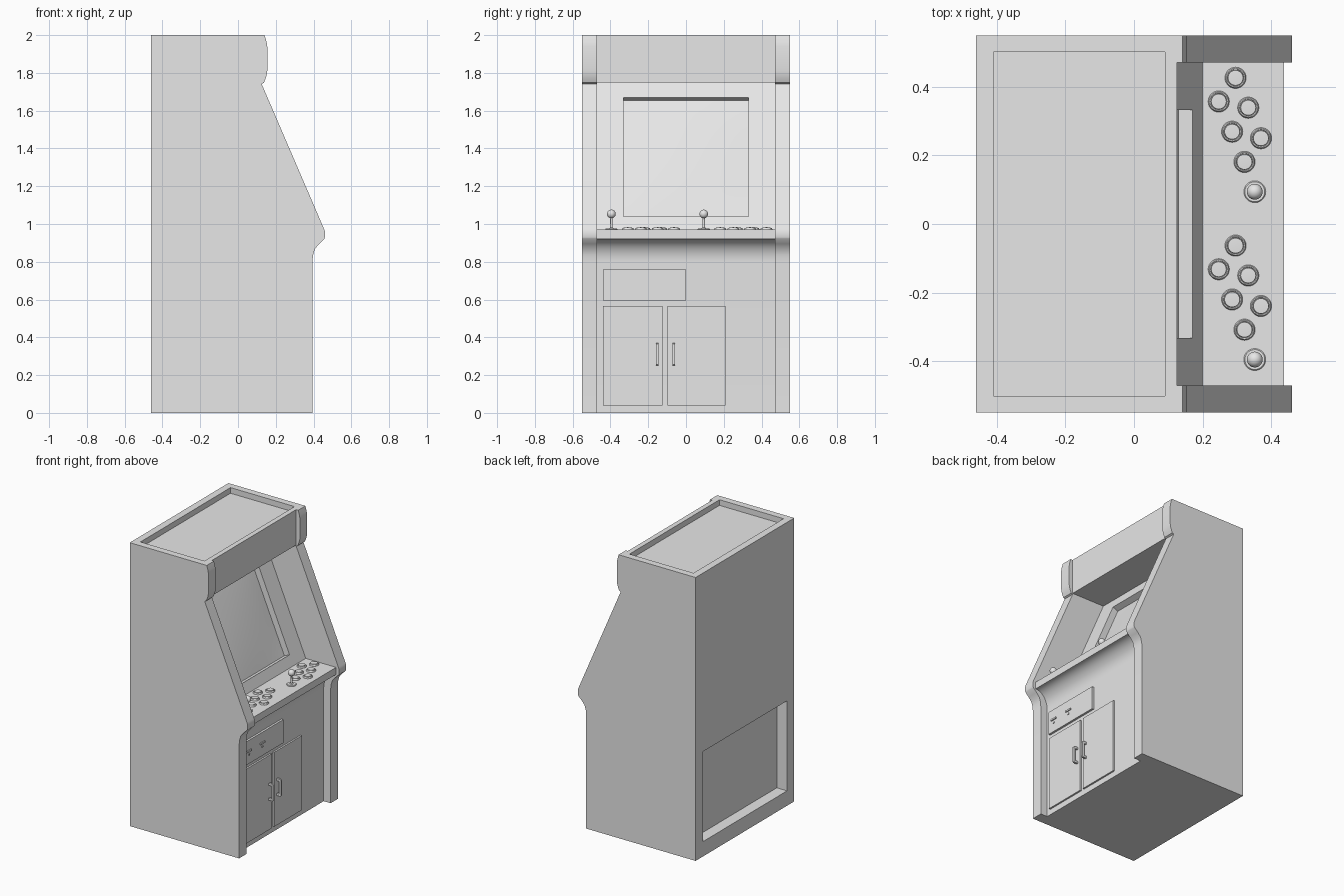
import bpy, bmesh, math
from mathutils import Vector

if "Cube" in bpy.data.objects:
    bpy.data.objects.remove(bpy.data.objects["Cube"])

grey = bpy.data.materials.new("plain_grey")
grey.diffuse_color = (0.8, 0.8, 0.8, 1)
grey.use_nodes = True
grey.node_tree.nodes["Principled BSDF"].inputs["Base Color"].default_value = grey.diffuse_color


def finish(bm, name, smooth=True):
    bmesh.ops.recalc_face_normals(bm, faces=bm.faces)
    me = bpy.data.meshes.new(name)
    bm.to_mesh(me)
    bm.free()
    ob = bpy.data.objects.new(name, me)
    bpy.context.collection.objects.link(ob)
    me.materials.append(grey)
    if smooth:
        bpy.ops.object.select_all(action='DESELECT')
        ob.select_set(True)
        bpy.context.view_layer.objects.active = ob
        bpy.ops.object.shade_smooth_by_angle(angle=math.radians(32))
    return ob


def prism(name, pts, y0, y1, smooth=False):
    """Extrude an XZ outline along y."""
    bm = bmesh.new()
    f = bm.faces.new([bm.verts.new((x, y0, z)) for x, z in pts])
    r = bmesh.ops.extrude_face_region(bm, geom=[f])
    vs = [g for g in r["geom"] if isinstance(g, bmesh.types.BMVert)]
    bmesh.ops.translate(bm, verts=vs, vec=(0, y1 - y0, 0))
    return finish(bm, name, smooth)


def box(name, x0, x1, y0, y1, z0, z1):
    return prism(name, [(x0, z0), (x1, z0), (x1, z1), (x0, z1)], y0, y1)


def lathe(name, profile, x, y, z, steps=28):
    """Spin an (r, z) profile round a vertical axis."""
    bm = bmesh.new()
    vs = [bm.verts.new((r, 0, h)) for r, h in profile]
    es = [bm.edges.new(p) for p in zip(vs, vs[1:])]
    bmesh.ops.spin(bm, geom=vs + es, cent=(0, 0, 0), axis=(0, 0, 1),
                   angle=math.tau, steps=steps, use_duplicate=False)
    bmesh.ops.remove_doubles(bm, verts=bm.verts, dist=1e-5)
    bmesh.ops.translate(bm, verts=bm.verts, vec=(x, y, z))
    return finish(bm, name)


def cut(ob, cutter):
    cutter.hide_render = True
    m = ob.modifiers.new("cut", 'BOOLEAN')
    m.operation, m.solver, m.object = 'DIFFERENCE', 'EXACT', cutter
    bpy.context.view_layer.objects.active = ob
    bpy.ops.object.modifier_apply(modifier=m.name)
    bpy.data.objects.remove(cutter)


# cabinet: side outline across the full width
outline = [(-0.46, 0), (0.394, 0), (0.394, 0.80), (0.397, 0.835), (0.407, 0.868),
           (0.43, 0.895), (0.457, 0.922), (0.46, 0.93), (0.46, 0.96), (0.455, 0.975),
           (0.125, 1.742), (0.137, 1.748), (0.144, 1.765), (0.151, 1.785), (0.155, 1.81),
           (0.155, 1.94), (0.151, 1.965), (0.141, 2), (-0.46, 2)]
cabinet = prism("cabinet", outline, -0.55, 0.55)

# inset front between the side panels: marquee, bezel, control deck, cove
FRONT = 0.34
cove = [(0.437 - (0.437 - FRONT) * math.sin(a), 0.80 + 0.12 * math.cos(a))
        for a in (math.pi / 2 * i / 12 for i in range(13))]
front = [(0.125, 2.1), (0.125, 1.75), (-0.135, 1.75), (0.2, 0.97), (0.437, 0.97)]
front += cove + [(FRONT, -0.1), (0.8, -0.1), (0.8, 2.1)]
cut(cabinet, prism("front_cutter", front, -0.47, 0.47))

# recesses in the top and the back
cut(cabinet, box("top_cutter", -0.41, 0.09, -0.502, 0.502, 1.96, 2.1))
cut(cabinet, box("back_cutter", -0.6, -0.38, -0.47, 0.47, 0.105, 0.74))

# screen recess, square to the sloping bezel
up = Vector((-0.335, 0.78)).normalized()
out = Vector((up.y, -up.x))
low = Vector((0.2, 0.97)) + up * (0.07 / up.y)
high = Vector((0.2, 0.97)) + up * (0.70 / up.y)
DEPTH = 0.045
cut(cabinet, prism("screen_cutter", [low - out * DEPTH, high - out * DEPTH,
                                     high + out * 0.03, low + out * 0.03], -0.332, 0.332))
bpy.ops.object.select_all(action='DESELECT')
cabinet.select_set(True)
bpy.context.view_layer.objects.active = cabinet
bpy.ops.object.shade_smooth_by_angle(angle=math.radians(32))

# gently bulging screen glass
bm = bmesh.new()
bmesh.ops.create_grid(bm, x_segments=16, y_segments=16, size=1)
mid, half = (low + high) / 2, (high - low).length / 2
for v in bm.verts:
    s, t = v.co.x, v.co.y
    p = mid + up * t * half - out * (DEPTH - 0.001 - 0.014 * (1 - s * s) * (1 - t * t))
    v.co = (p.x, s * 0.332, p.y)
screen = finish(bm, "screen")
if screen.data.polygons[0].normal.x < 0:
    screen.data.flip_normals()

# buttons and joysticks for two players
spots = [(0.296, 0.426), (0.247, 0.357), (0.333, 0.339),
         (0.286, 0.269), (0.37, 0.25), (0.322, 0.181)]
button = [(0.031, -0.002), (0.031, 0.004), (0.028, 0.009), (0.025, 0.009),
          (0.024, 0.005), (0.023, 0.005), (0.022, 0.012), (0, 0.013)]
ball = [(0.023 * math.cos(a), 0.083 + 0.023 * math.sin(a))
        for a in (-1.2 + (1.2 + math.pi / 2) * i / 12 for i in range(13))]
stick = [(0.032, -0.002), (0.032, 0.003), (0.029, 0.006), (0.012, 0.006),
         (0.007, 0.012), (0.006, 0.061)] + ball
for player, dy in enumerate((0, -0.489), 1):
    for i, (x, y) in enumerate(spots, 1):
        lathe(f"button_{player}_{i}", button, x, y + dy, 0.97)
    lathe(f"joystick_{player}", stick, 0.352, 0.094 + dy, 0.97)

# coin plate with two slots
box("coin_plate", FRONT - 0.01, FRONT + 0.015, -0.44, 0, 0.595, 0.76)
for i, y in enumerate((-0.385, -0.237), 1):
    box(f"coin_slot_{i}", FRONT, FRONT + 0.022, y - 0.025, y + 0.025, 0.68, 0.692)
    box(f"coin_button_{i}", FRONT, FRONT + 0.02, y - 0.006, y + 0.006, 0.655, 0.665)

# cupboard doors with pull handles
for side, y0, y1, yh in (("left", -0.44, -0.125, -0.153), ("right", -0.097, 0.21, -0.065)):
    box(f"{side}_door", FRONT - 0.01, FRONT + 0.012, y0, y1, 0.04, 0.565)
    f = FRONT + 0.01
    grip = [(f, 0.25), (f + 0.03, 0.25), (f + 0.036, 0.256), (f + 0.036, 0.364),
            (f + 0.03, 0.37), (f, 0.37), (f, 0.355), (f + 0.022, 0.355),
            (f + 0.022, 0.265), (f, 0.265)]
    prism(f"{side}_handle", grip, yh - 0.007, yh + 0.007)
